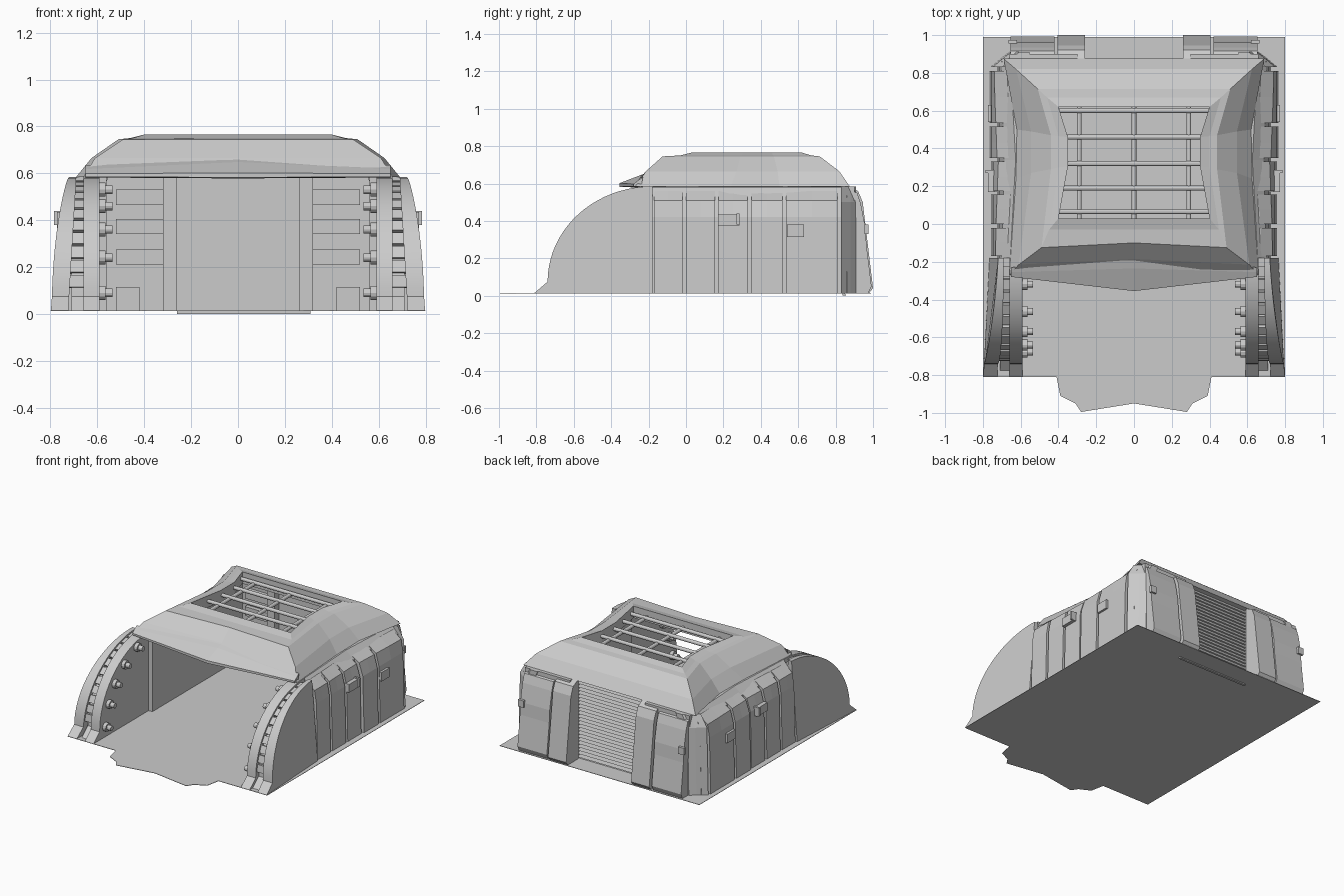
import bpy, bmesh
from math import sin, cos, pi
from mathutils import Matrix

if "Cube" in bpy.data.objects:
    bpy.data.objects.remove(bpy.data.objects["Cube"])


def loft(name, rings, mirror=False, caps=True, loop=False):
    """Skin equal-length rings of 3D points; optional end caps, or a closed loop of rings."""
    bm = bmesh.new()
    vs = [[bm.verts.new(p) for p in r] for r in rings]
    n = len(rings[0])
    pairs = list(zip(vs, vs[1:])) + ([(vs[-1], vs[0])] if loop else [])
    for a, b in pairs:
        for i in range(n):
            j = (i + 1) % n
            bm.faces.new((a[i], a[j], b[j], b[i]))
    if caps and not loop:
        bm.faces.new(vs[0])
        bm.faces.new(vs[-1])
    return finish(name, bm, mirror)


def finish(name, bm, mirror=False):
    bmesh.ops.recalc_face_normals(bm, faces=bm.faces)
    me = bpy.data.meshes.new(name)
    bm.to_mesh(me)
    bm.free()
    ob = bpy.data.objects.new(name, me)
    bpy.context.collection.objects.link(ob)
    if mirror:
        ob.modifiers.new("Mirror", 'MIRROR').use_mirror_merge = False
    return ob


def prism_x(name, prof, x0, x1, mirror=True):
    """Extrude a (y, z) profile along x; x0 / x1 may be functions of (y, z)."""
    f = lambda v: v if callable(v) else (lambda y, z: v)
    return loft(name, [[(f(x)(y, z), y, z) for y, z in prof] for x in (x0, x1)], mirror)


def box(name, x0, x1, y0, y1, z0, z1, mirror=True):
    return prism_x(name, [(y0, z0), (y1, z0), (y1, z1), (y0, z1)], x0, x1, mirror)


def rods(name, items, mirror=False):
    """Cylinders along x or y: (axis, start point, length, radius)."""
    bm = bmesh.new()
    for axis, p, length, r in items:
        rot = Matrix.Rotation(pi / 2, 4, 'Y' if axis == 'x' else 'X')
        mid = (p[0] + length / 2, p[1], p[2]) if axis == 'x' else (p[0], p[1] + length / 2, p[2])
        bmesh.ops.create_cone(bm, cap_ends=True, segments=12, radius1=r, radius2=r,
                              depth=length, matrix=Matrix.Translation(mid) @ rot)
    ob = finish(name, bm, mirror)
    smooth(ob)


def smooth(ob):
    bpy.ops.object.select_all(action='DESELECT')
    ob.select_set(True)
    bpy.context.view_layer.objects.active = ob
    bpy.ops.object.shade_smooth_by_angle(angle=0.5)


F = 0.015  # floor level

# floor plate with notched front lip
half = [(0.8, 0.99), (0.8, -0.81), (0.41, -0.81), (0.39, -0.91), (0.31, -0.95), (0.28, -0.995)]
outline = half + [(0, -0.95)] + [(-x, y) for x, y in reversed(half)]
loft("floor_plate", [[(x, y, z) for x, y in outline] for z in (F - 0.003, F)])


# front arches: inner slab, recessed core, outer flank
def arc(a, off=0.0):
    return (-0.18 - (0.56 - off) * cos(a), 0.075 + (0.51 - off) * sin(a))


def arch(off):
    return ([(-0.81 + off, F), (-0.74 + off, 0.075)] +
            [arc(pi / 2 * i / 20, off) for i in range(1, 21)] + [(-0.18, F)])


flank_in = lambda y, z: 0.725 - 0.035 * z / 0.58
flank_out = lambda y, z: 0.795 - 0.03 * (y + 0.75) / 0.57 - 0.045 * (z / 0.58) ** 2
smooth(prism_x("arch_inner_slab", arch(0), 0.59, 0.66))
smooth(prism_x("arch_core", arch(0.035), 0.65, 0.71))
smooth(prism_x("arch_outer_flank", arch(0), flank_in, flank_out))

# blocks set in the arch groove
for i in range(11):
    a0, a1 = pi / 2 * (i + 0.6) / 12, pi / 2 * (i + 1.4) / 12
    prism_x("arch_block", [arc(a0, 0.05), arc(a0, 0.012), arc(a1, 0.012), arc(a1, 0.05)], 0.655, flank_in)

# bolts on the inner arch face
bolts = []
for z in (0.10, 0.25, 0.37, 0.47, 0.54):
    y = -0.18 - 0.50 * (1 - min(1, (z - 0.05) / 0.51) ** 2) ** 0.5
    bolts += [('x', (0.565, y, z - 0.01), 0.04, 0.03), ('x', (0.535, y, z - 0.01), 0.04, 0.018)]
rods("arch_bolts", bolts, True)

# side walls: core plus leaning outer panels split by grooves
WAIST = lambda y: 0.03 * max(0, 1 - abs(y - 0.36) / 0.4)   # hourglass inset of the tops


def wall(name, y0, y1, out, ztop, inner):
    prof = lambda y: [(inner, y, F), (0.725 + out, y, F), (0.715 + out, y, 0.42),
                      (0.70 + out - WAIST(y) * 0.5, y, ztop - 0.05), (0.655 + out * 0.5 - WAIST(y), y, ztop),
                      (inner, y, ztop + 0.005)]
    loft(name, [prof(y0 + (y1 - y0) * k / 2) for k in range(3)], True)


wall("side_wall_core", -0.18, 0.86, 0, 0.58, 0.56)
seams = [-0.18, -0.01, 0.165, 0.34, 0.525, 0.82]
for i, (a, b) in enumerate(zip(seams, seams[1:])):
    wall("side_panel", a + 0.01, b - 0.01, 0.04 if i in (3, 4) else 0.032, 0.56, 0.62)

# small boxes on the side panels
box("side_box", 0.70, 0.772, 0.17, 0.285, 0.375, 0.435)
box("side_box_end", 0.70, 0.785, 0.27, 0.285, 0.38, 0.44)
box("side_plate", 0.70, 0.773, 0.54, 0.63, 0.315, 0.38)

# rear corner posts
loft("rear_corner", [[(x * s, y, z) for x, y in
                      ((0.6, 0.83), (0.76, 0.83), (0.70, 0.88), (0.66, 0.91), (0.6, 0.91))]
                     for z, s in ((F, 1), (0.5, 0.985), (0.585, 0.92))], True)

# rear wall and sloping rear pillars
box("rear_wall", 0.30, 0.66, 0.85, 0.90, F, 0.585)
prism_x("rear_pillar", [(0.86, F), (0.98, F), (1.0, 0.04), (0.945, 0.50), (0.92, 0.56), (0.86, 0.59)],
        0.26, 0.405)
prism_x("rear_panel", [(0.86, F), (0.975, F), (0.992, 0.05), (0.965, 0.27), (0.96, 0.36), (0.935, 0.49),
                       (0.915, 0.55), (0.86, 0.57)], 0.42, 0.655)
box("rear_latch", 0.62, 0.665, 0.955, 0.975, 0.33, 0.38)

# slatted rear shutter, reaching just below the floor
N = 24
slats = [(0.838, 0.58), (0.838, 0.0)]
for i in range(N):
    slats += [(0.856, 0.58 * i / N), (0.846, 0.58 * (i + 0.9) / N)]
prism_x("rear_shutter", slats, -0.26, 0.31, False)

# interior rear fittings
box("inner_post", 0.26, 0.32, 0.79, 0.85, F, 0.585)
for z in (0.21, 0.34, 0.465):
    box("inner_rack", 0.315, 0.52, 0.82, 0.855, z, z + 0.065)
box("inner_locker", 0.42, 0.52, 0.76, 0.855, F, 0.115)


# roof: hourglass rings from eave, over the rim, down the skylight and back underneath
def ring(z, yc, c, w1, w2, b):
    right = [c, w1, w2, b]
    pts = [(0, yc)] + right + [(-x, y) for x, y in reversed(right)]
    return [(x, y, z) for x, y in pts]


loft("roof", [
    ring(0.585, -0.28, (0.66, -0.27), (0.625, 0.24), (0.62, 0.50), (0.69, 0.875)),
    ring(0.665, -0.185, (0.61, -0.215), (0.545, 0.27), (0.545, 0.49), (0.625, 0.82)),
    ring(0.745, -0.10, (0.49, -0.125), (0.44, 0.29), (0.44, 0.47), (0.51, 0.715)),
    ring(0.75, -0.03, (0.45, -0.03), (0.40, 0.30), (0.40, 0.465), (0.46, 0.67)),
    ring(0.765, 0.03, (0.40, 0.03), (0.35, 0.305), (0.35, 0.46), (0.40, 0.62)),
    ring(0.68, 0.03, (0.40, 0.03), (0.35, 0.305), (0.35, 0.46), (0.40, 0.62)),
    ring(0.582, -0.23, (0.60, -0.23), (0.57, 0.25), (0.57, 0.49), (0.63, 0.84)),
], loop=True)

# peaked front visor
tip = [(-0.23, 0.635), (-0.255, 0.618), (-0.28, 0.598), (-0.28, 0.585), (-0.24, 0.582)]
mid = [(-0.165, 0.665), (-0.235, 0.648), (-0.355, 0.602), (-0.355, 0.582), (-0.24, 0.578)]
loft("front_visor", [[(x, y, z) for y, z in p] for x, p in ((-0.65, tip), (0, mid), (0.65, tip))])

# skylight bars
rods("skylight_bars",
     [('y', (x, 0.02, 0.715), 0.61, 0.013) for x in (-0.29, 0, 0.29)] +
     [('x', (-w, y, 0.725), 2 * w, 0.013) for y, w in
      ((0.065, 0.395), (0.19, 0.375), (0.32, 0.355), (0.46, 0.355), (0.60, 0.395))])
